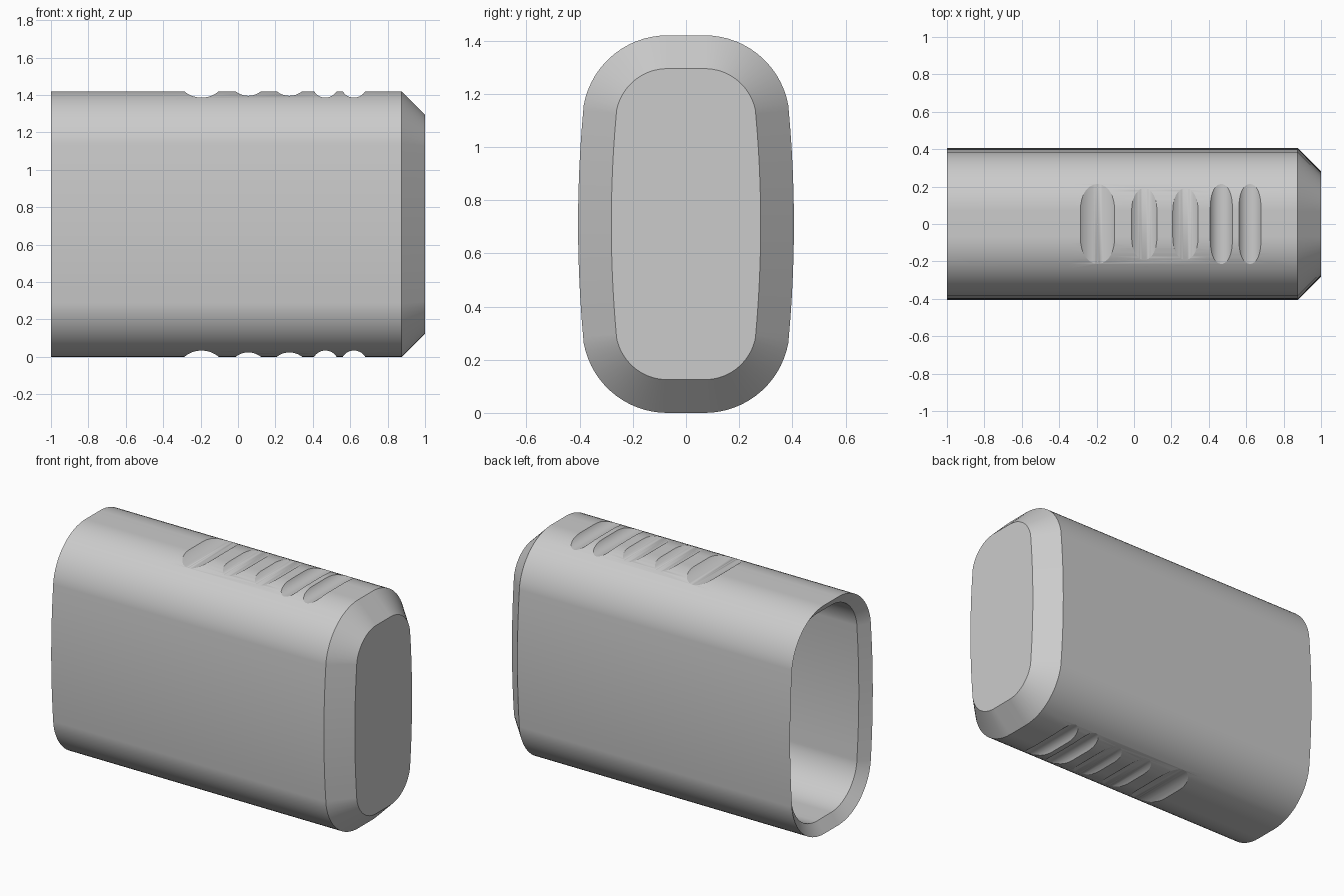
import bpy, bmesh, math
from mathutils import Matrix, Vector

MID_Z = 0.71
HALF_WIDTH = 0.406
CORNER_RADIUS = 0.32
SIDE_RADIUS = 4.7
SIDE_ANGLE = math.radians(5.2)

cube = bpy.data.objects.get("Cube")
if cube:
    bpy.data.objects.remove(cube, do_unlink=True)

grey = bpy.data.materials.new("grey plastic")
grey.use_nodes = True
colour = (0.6, 0.6, 0.6, 1)
grey.diffuse_color = colour
grey.node_tree.nodes["Principled BSDF"].inputs["Base Color"].default_value = colour


def profile(inset):
    """Rounded cross-section with slightly bulging sides, as (y, z) points."""
    quarter = []
    for i in range(7):
        a = SIDE_ANGLE * i / 6
        r = SIDE_RADIUS - inset
        quarter.append((HALF_WIDTH - SIDE_RADIUS + r * math.cos(a), r * math.sin(a)))
    for i in range(1, 17):
        a = SIDE_ANGLE + (math.pi / 2 - SIDE_ANGLE) * i / 16
        r = CORNER_RADIUS - inset
        quarter.append((0.07 + r * math.cos(a), 0.39 + r * math.sin(a)))
    half = quarter + [(-y, z) for y, z in reversed(quarter)]
    return half + [(y, -z) for y, z in reversed(half[1:-1])]


def new_object(name, bm):
    bmesh.ops.recalc_face_normals(bm, faces=bm.faces)
    mesh = bpy.data.meshes.new(name)
    bm.to_mesh(mesh)
    bm.free()
    mesh.materials.append(grey)
    ob = bpy.data.objects.new(name, mesh)
    bpy.context.collection.objects.link(ob)
    return ob


# Hollow sleeve: inner floor, inner wall, bevelled rim, outer wall, end chamfer, cap
bm = bmesh.new()
stations = [(0.87, 0.066), (-0.95, 0.066), (-1, 0), (-0.35, 0), (0.75, 0),
            (0.875, 0), (1, 0.125)]
rings = [[bm.verts.new((x, y, MID_Z + z)) for y, z in profile(inset)]
         for x, inset in stations]
for a, b in zip(rings, rings[1:]):
    for i in range(len(a)):
        j = (i + 1) % len(a)
        bm.faces.new((a[i], a[j], b[j], b[i]))
bm.faces.new(rings[0])
bm.faces.new(rings[-1])
sleeve = new_object("sleeve", bm)

# Finger grooves across top and bottom: centre x, half width, depth
grooves = [(-0.195, 0.092, 0.034), (0.055, 0.068, 0.024), (0.275, 0.068, 0.024),
           (0.467, 0.06, 0.034), (0.62, 0.06, 0.034)]
bm = bmesh.new()
for x, half, depth in grooves:
    radius = (half ** 2 + depth ** 2) / (2 * depth)
    for side in (-1, 1):
        z = MID_Z + side * (MID_Z - depth + radius)
        place = Matrix.Translation(Vector((x, 0, z))) @ Matrix.Rotation(math.pi / 2, 4, "X")
        bmesh.ops.create_cone(bm, cap_ends=True, segments=64, radius1=radius,
                              radius2=radius, depth=1, matrix=place)
cutter = new_object("groove_cutter", bm)
cutter.hide_render = True

cut = sleeve.modifiers.new("grooves", "BOOLEAN")
cut.operation = "DIFFERENCE"
cut.solver = "EXACT"
cut.object = cutter

bpy.ops.object.select_all(action="DESELECT")
sleeve.select_set(True)
bpy.context.view_layer.objects.active = sleeve
bpy.ops.object.modifier_apply(modifier=cut.name)
bpy.data.objects.remove(cutter, do_unlink=True)

# Smooth walls, crisp rim and chamfer edges
bpy.ops.object.shade_smooth_by_angle(angle=math.radians(25))
weighted = sleeve.modifiers.new("even_shading", "WEIGHTED_NORMAL")
weighted.keep_sharp = True
